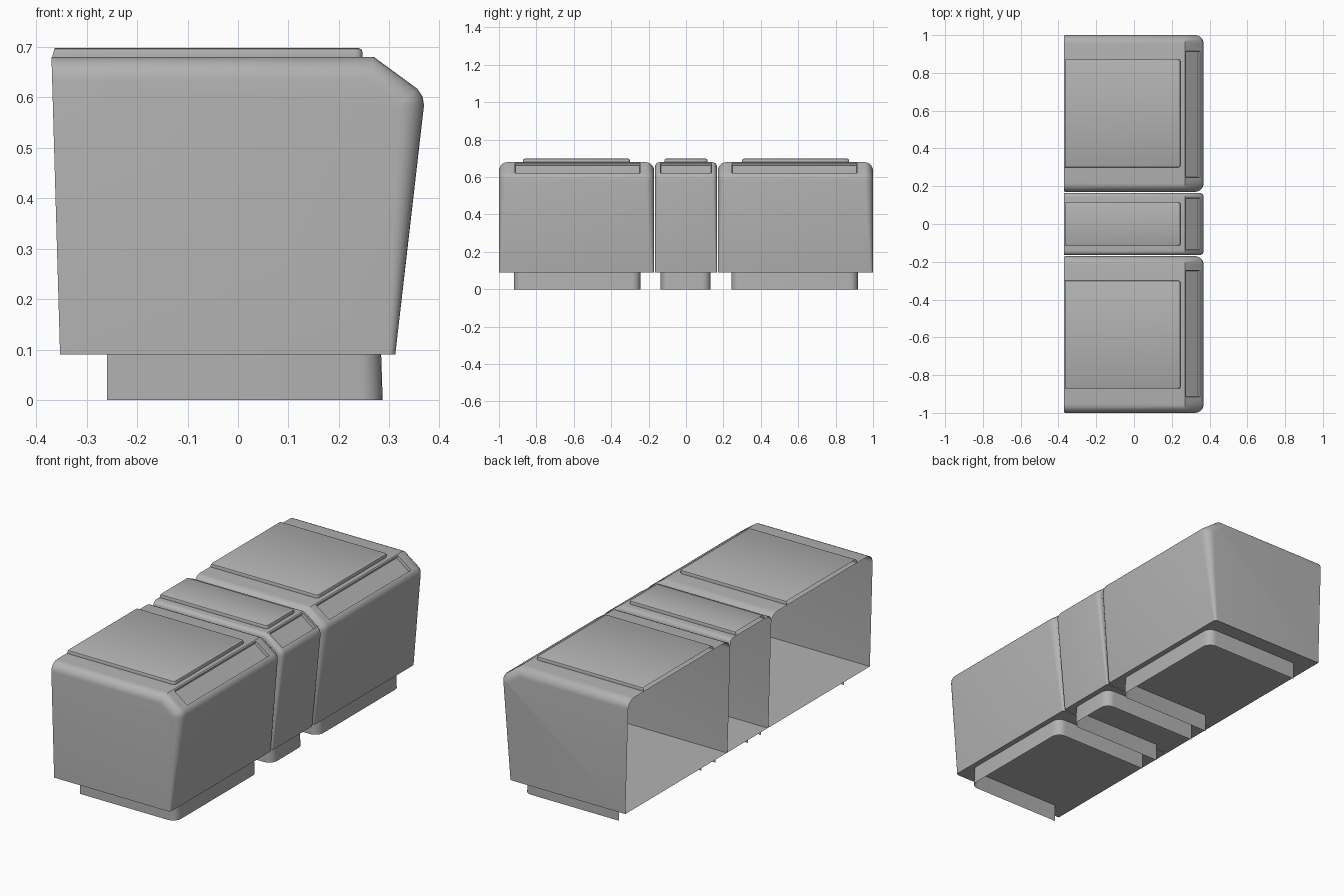
import bpy, bmesh, math
from mathutils import Vector

cube = bpy.data.objects.get("Cube")
if cube:
    bpy.data.objects.remove(cube, do_unlink=True)

grey = bpy.data.materials.new("mid grey")
grey.use_nodes = True
COLOUR = (0.45, 0.45, 0.45, 1)
grey.diffuse_color = COLOUR
grey.node_tree.nodes["Principled BSDF"].inputs["Base Color"].default_value = COLOUR

FLOOR, TOP = 0.09, 0.68
# Side outline of a shell: floor, sloping front, rounded nose, chamfer, top
OUTLINE = [(-0.353, FLOOR), (0.312, FLOOR), (0.369, 0.585), (0.366, 0.602),
           (0.356, 0.617), (0.27, TOP), (-0.37, TOP)]


def finish(bm, name):
    mesh = bpy.data.meshes.new(name)
    bm.to_mesh(mesh)
    bm.free()
    mesh.materials.append(grey)
    ob = bpy.data.objects.new(name, mesh)
    bpy.context.collection.objects.link(ob)
    bpy.ops.object.select_all(action='DESELECT')
    ob.select_set(True)
    bpy.context.view_layer.objects.active = ob
    bpy.ops.object.shade_smooth_by_angle(angle=math.radians(32))
    return ob


def prism(points):
    """Closed solid between matching start and end loops."""
    bm = bmesh.new()
    start, end = [[bm.verts.new(p) for p in loop] for loop in points]
    bm.faces.new(start)
    bm.faces.new(end[::-1])
    n = len(start)
    for i in range(n):
        j = (i + 1) % n
        bm.faces.new((start[j], start[i], end[i], end[j]))
    bmesh.ops.recalc_face_normals(bm, faces=bm.faces)
    return bm


def open_faces(bm, rule):
    bm.normal_update()
    bmesh.ops.delete(bm, geom=[f for f in bm.faces if rule(f.normal)], context='FACES')


def shell(name, y0, y1, radius, recess):
    bm = prism([[(x, y, z) for x, z in OUTLINE] for y in (y0, y1)])
    # Round the side edges along the front, chamfer and top
    def rounded(e):
        a, b = (v.co for v in e.verts)
        mid = (a + b) / 2
        return abs(a.y - b.y) < 1e-5 and mid.z > FLOOR + 0.01 and mid.x > -0.355
    bmesh.ops.bevel(bm, geom=[e for e in bm.edges if rounded(e)], offset=radius,
                    segments=6, profile=0.5, affect='EDGES', clamp_overlap=True)
    # Tighten the corner rounding towards the floor
    for v in bm.verts:
        if v.co.z < FLOOR + 0.02 and v.co.x > 0.2:
            side = y0 if v.co.y < (y0 + y1) / 2 else y1
            v.co = v.co.lerp(Vector((0.312, side, FLOOR)), 0.7)
    open_faces(bm, lambda n: n.x < -0.95)
    # Sunken panel in the chamfer
    slope = Vector((0.063, 0, 0.086)).normalized()
    bm.normal_update()
    face = max((f for f in bm.faces if f.normal.dot(slope) > 0.995),
               key=lambda f: f.calc_area())
    bmesh.ops.inset_individual(bm, faces=[face], thickness=0.007, use_even_offset=True)
    for v in face.verts:
        v.co.y = recess[0] if v.co.y < (y0 + y1) / 2 else recess[1]
    bmesh.ops.inset_individual(bm, faces=[face], thickness=0.004, depth=-0.014)
    return finish(bm, name)


def pad(name, y0, y1):
    """Raised lid panel with eased edges and an open rear."""
    def loop(z, x0):
        return [(x0, y0, z), (0.247, y0, z), (0.247, y1, z), (x0, y1, z)]
    bm = prism([loop(TOP - 0.002, -0.369), loop(0.698, -0.364)])
    corners = [e for e in bm.edges if all(v.co.x > 0.2 for v in e.verts)
               and abs(e.verts[0].co.z - e.verts[1].co.z) > 0.01]
    bmesh.ops.bevel(bm, geom=corners, offset=0.014, segments=3, profile=0.5, affect='EDGES')
    rim = [e for e in bm.edges if all(v.co.z > 0.69 for v in e.verts)
           and sum(v.co.x for v in e.verts) > -0.7]
    bmesh.ops.bevel(bm, geom=rim, offset=0.008, segments=2, profile=0.5, affect='EDGES')
    open_faces(bm, lambda n: n.x < -0.9 or n.z < -0.9)
    return finish(bm, name)


def plinth(name, y0, y1):
    """Thin U-shaped skirt under a shell."""
    def loop(z, front):
        return [(-0.26, y0, z), (front, y0, z), (front, y1, z), (-0.26, y1, z)]
    bm = prism([loop(0, 0.287), loop(FLOOR, 0.284)])
    corners = [e for e in bm.edges if all(v.co.x > 0.2 for v in e.verts)
               and abs(e.verts[0].co.z - e.verts[1].co.z) > 0.01]
    bmesh.ops.bevel(bm, geom=corners, offset=0.045, segments=6, profile=0.5, affect='EDGES')
    open_faces(bm, lambda n: n.x < -0.9 or abs(n.z) > 0.9)
    return finish(bm, name)


def span(a, b, side):
    return sorted((a * side, b * side))


# Two wide modules, mirrored
for label, side in (("right", -1), ("left", 1)):
    shell(label + "_shell", *span(0.17, 1, side), 0.055, span(0.245, 0.915, side))
    pad(label + "_top_panel", *span(0.3, 0.872, side))
    plinth(label + "_plinth", *span(0.243, 0.92, side))

# Narrow module in the middle
shell("middle_shell", -0.165, 0.165, 0.024, (-0.137, 0.137))
pad("middle_top_panel", -0.115, 0.115)
plinth("middle_plinth", -0.135, 0.132)
